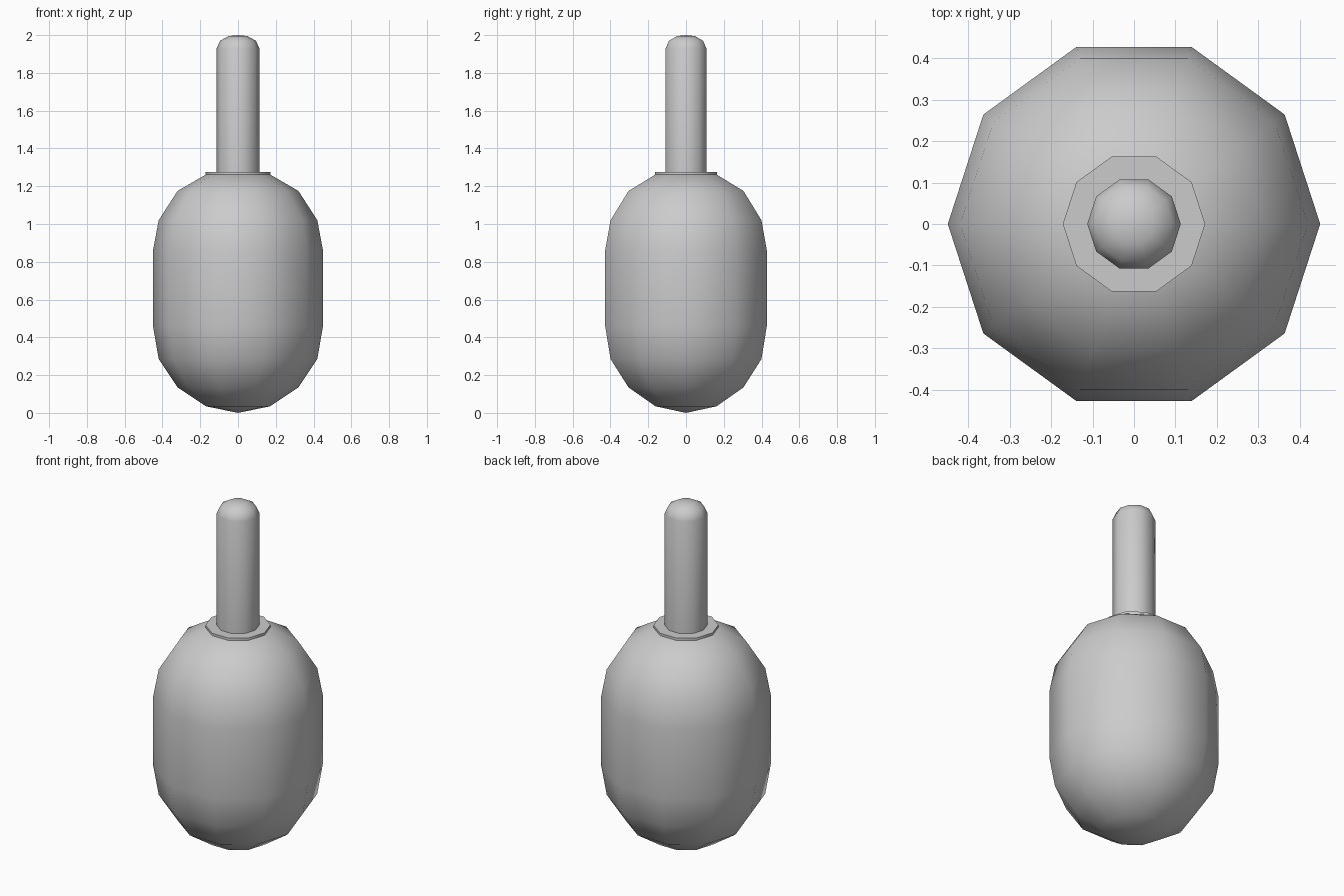
import bpy, bmesh, math

if "Cube" in bpy.data.objects:
    bpy.data.objects.remove(bpy.data.objects["Cube"])

SIDES = 10


def lathe(name, profile):
    """Spin a (radius, z) profile into a closed ten-sided solid."""
    bm = bmesh.new()
    rings = []
    for r, z in profile:
        if r == 0:
            rings.append([bm.verts.new((0, 0, z))] * SIDES)
        else:
            rings.append([bm.verts.new((r * math.cos(2 * math.pi * i / SIDES),
                                        r * math.sin(2 * math.pi * i / SIDES), z))
                          for i in range(SIDES)])
    for low, high in zip(rings, rings[1:]):
        for i in range(SIDES):
            j = (i + 1) % SIDES
            bm.faces.new(dict.fromkeys([low[i], low[j], high[j], high[i]]))
    bmesh.ops.recalc_face_normals(bm, faces=bm.faces)
    mesh = bpy.data.meshes.new(name)
    bm.to_mesh(mesh)
    bm.free()
    obj = bpy.data.objects.new(name, mesh)
    bpy.context.collection.objects.link(obj)
    bpy.ops.object.select_all(action='DESELECT')
    obj.select_set(True)
    bpy.context.view_layer.objects.active = obj
    bpy.ops.object.shade_smooth_by_angle(angle=math.radians(50))
    return obj


# Rounded capsule body
lathe("body", [(0, 0), (0.17, 0.035), (0.32, 0.135), (0.42, 0.285),
               (0.45, 0.46), (0.45, 0.86), (0.42, 1.02), (0.32, 1.175),
               (0.17, 1.262), (0, 1.265)])

# Thin flat collar round the stick
lathe("collar", [(0, 1.255), (0.172, 1.255), (0.172, 1.275), (0, 1.275)])

# Stick with a rounded tip
lathe("stick", [(0, 1.27), (0.113, 1.27), (0.113, 1.93), (0.095, 1.97),
                (0.05, 1.995), (0, 2.0)])
